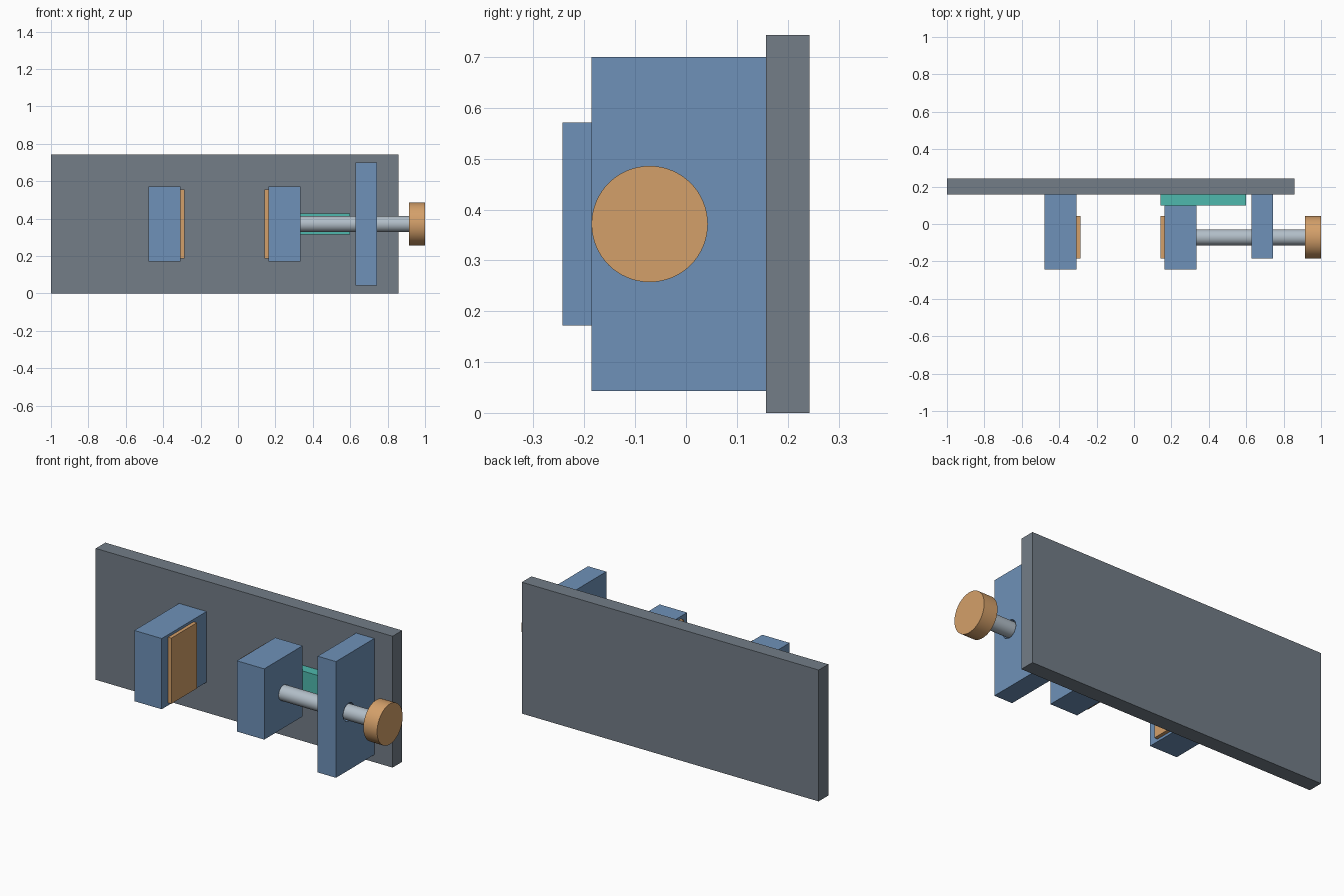
import bpy, math

if "Cube" in bpy.data.objects:
    bpy.data.objects.remove(bpy.data.objects["Cube"])

U = 1 / 35            # design unit
CY, CZ = -2.5, 13     # screw axis in design units


def mat(name, rgb):
    m = bpy.data.materials.new(name)
    lin = [(c / 255 / 12.92 if c < 10 else ((c / 255 + 0.055) / 1.055) ** 2.4) for c in rgb]
    m.diffuse_color = (*lin, 1)
    m.use_nodes = True
    m.node_tree.nodes["Principled BSDF"].inputs["Base Color"].default_value = m.diffuse_color
    return m


GREY = mat("slate grey", (115, 125, 135))
BLUE = mat("steel blue", (110, 145, 184))
TAN = mat("warm tan", (212, 160, 106))
TEAL = mat("teal", (78, 184, 173))
STEEL = mat("light steel", (178, 190, 200))


def box(name, x, y, z, m):
    bpy.ops.mesh.primitive_cube_add(size=1, location=[U * sum(r) / 2 for r in (x, y, z)])
    o = bpy.context.object
    o.name = name
    o.scale = [U * (r[1] - r[0]) for r in (x, y, z)]
    bpy.ops.object.transform_apply(location=False, rotation=False, scale=True)
    o.data.materials.append(m)
    return o


def rod(name, x, r, m):
    bpy.ops.mesh.primitive_cylinder_add(vertices=64, radius=r * U, depth=(x[1] - x[0]) * U,
                                        location=(U * sum(x) / 2, CY * U, CZ * U),
                                        rotation=(0, math.pi / 2, 0))
    o = bpy.context.object
    o.name = name
    o.data.materials.append(m)
    bpy.ops.object.shade_smooth_by_angle(angle=math.radians(30))
    return o


# Back plate
box("back_plate", (-35, 30), (5.5, 8.5), (0, 26), GREY)

# Jaws and their face pads
box("fixed_jaw", (-16.75, -10.75), (-8.5, 5.5), (6, 20), BLUE)
box("moving_jaw", (5.7, 11.7), (-8.5, 3.5), (6, 20), BLUE)
for name, x in (("fixed_pad", (-10.75, -10.05)), ("moving_pad", (5, 5.7))):
    box(name, x, (CY - 4, CY + 4), (6.5, 19.5), TAN)

# Slide rail behind the moving jaw
box("slide_rail", (5, 21), (3.5, 5.5), (11, 15), TEAL)

# Screw block with a clearance hole
block = box("screw_block", (22, 26), (-6.5, 5.5), (1.5, 24.5), BLUE)
cutter = rod("hole_cutter", (21, 27), 1.75, BLUE)
cutter.hide_render = True
cutter.hide_set(True)
cut = block.modifiers.new("hole", 'BOOLEAN')
cut.operation = 'DIFFERENCE'
cut.object = cutter

# Screw and knob
rod("screw", (11.7, 32), 1.5, STEEL)
rod("knob", (32, 35), 4, TAN)
